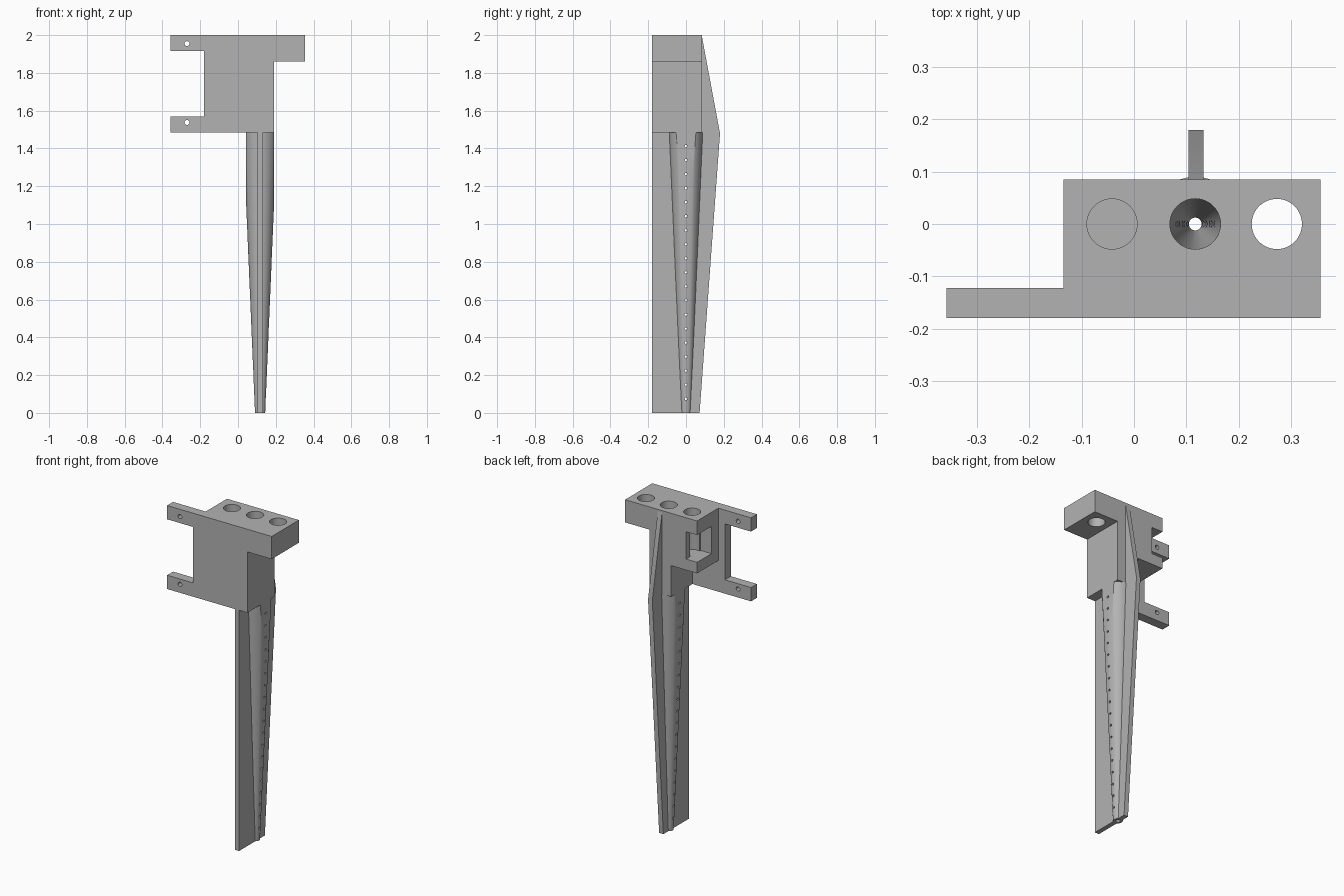
import bpy, bmesh, math
from mathutils import Matrix, Vector

if "Cube" in bpy.data.objects:
    bpy.data.objects.remove(bpy.data.objects["Cube"])

grey = bpy.data.materials.new("plain grey")
grey.diffuse_color = (0.45, 0.45, 0.45, 1)
grey.use_nodes = True
grey.node_tree.nodes["Principled BSDF"].inputs["Base Color"].default_value = grey.diffuse_color
CX = 0.117          # axis of the tapered tube


def finish(bm, name):
    bmesh.ops.recalc_face_normals(bm, faces=bm.faces)
    me = bpy.data.meshes.new(name)
    bm.to_mesh(me)
    bm.free()
    me.materials.append(grey)
    ob = bpy.data.objects.new(name, me)
    bpy.context.collection.objects.link(ob)
    return ob


def box(name, x0, x1, y0, y1, z0, z1):
    bm = bmesh.new()
    bmesh.ops.create_cube(bm, size=1)
    for v in bm.verts:
        v.co = ((x0 + x1) / 2 + v.co.x * (x1 - x0),
                (y0 + y1) / 2 + v.co.y * (y1 - y0),
                (z0 + z1) / 2 + v.co.z * (z1 - z0))
    return finish(bm, name)


def add_cone(bm, r0, r1, depth, matrix, sides):
    bmesh.ops.create_cone(bm, cap_ends=True, segments=sides, radius1=r0,
                          radius2=r1, depth=depth, matrix=matrix)


def upright(name, x, r0, r1, z0, z1, sides=48):
    bm = bmesh.new()
    add_cone(bm, r0, r1, z1 - z0, Matrix.Translation((x, 0, (z0 + z1) / 2)), sides)
    return finish(bm, name)


def combine(target, others, op):
    for o in others:
        m = target.modifiers.new(op, 'BOOLEAN')
        m.operation, m.object, m.solver = op, o, 'EXACT'
    dg = bpy.context.evaluated_depsgraph_get()
    dg.update()
    me = bpy.data.meshes.new_from_object(target.evaluated_get(dg))
    target.modifiers.clear()
    target.data = me


# Bracket: front plate, arms, top block, shelf and socket joined together
bracket = box("bracket", -0.18, 0.19, -0.18, -0.122, 1.485, 2)
pieces = [
    box("upper_arm", -0.358, -0.13, -0.18, -0.122, 1.915, 2),
    box("lower_arm", -0.358, -0.13, -0.18, -0.122, 1.485, 1.57),
    box("socket", 0.042, 0.19, -0.18, 0.085, 1.485, 2),
    box("side_block", -0.135, 0.10, -0.15, 0.085, 1.677, 2),
    box("wing", 0.15, 0.356, -0.18, 0.085, 1.86, 2),
]
combine(bracket, pieces, 'UNION')

# Cutters: corner window, vertical holes, tapered bore, arm screw holes
window = box("window_cutter", -0.3, -0.06, -0.055, 0.3, 1.745, 1.913)
cup = upright("cup_cutter", -0.042, 0.048, 0.048, 1.745, 2.1)
wing_hole = upright("wing_hole_cutter", 0.273, 0.048, 0.048, 1.7, 2.1)
bore = upright("bore_cutter", CX, 0.012, 0.0485, -0.01, 2.01)
bm = bmesh.new()
for z in (1.955, 1.537):
    add_cone(bm, 0.013, 0.013, 0.3,
             Matrix.Translation((-0.27, -0.15, z)) @ Matrix.Rotation(math.pi / 2, 4, 'X'), 20)
screws = finish(bm, "screw_cutter")
combine(bracket, [window, cup, wing_hole, bore, screws], 'DIFFERENCE')

# Row of small side holes along the tube
bm = bmesh.new()
for i in range(19):
    add_cone(bm, 0.007, 0.007, 0.4,
             Matrix.Translation((CX, 0, 0.075 + i * 0.0743)) @ Matrix.Rotation(math.pi / 2, 4, 'Y'), 12)
side_holes = finish(bm, "side_hole_cutter")

# Tapered tube, flattened flush with the socket sides
tube = upright("tapered_tube", CX, 0.027, 0.09, 0, 1.485, 64)
bm = bmesh.new()
bm.from_mesh(tube.data)
for x, s in ((0.042, -1), (0.19, 1)):
    cut = bmesh.ops.bisect_plane(bm, geom=bm.verts[:] + bm.edges[:] + bm.faces[:],
                                 plane_co=Vector((x, 0, 0)), plane_no=Vector((s, 0, 0)),
                                 clear_outer=True)
    edges = [e for e in cut["geom_cut"] if isinstance(e, bmesh.types.BMEdge)]
    edges += [e for e in bm.edges if e.is_boundary and e not in edges]
    bmesh.ops.holes_fill(bm, edges=edges)
bmesh.ops.recalc_face_normals(bm, faces=bm.faces)
bm.to_mesh(tube.data)
bm.free()
combine(tube, [bore, side_holes], 'DIFFERENCE')

# Stiffening fin through the tube axis
bm = bmesh.new()
profile = [(-0.18, 0), (0.072, 0), (0.18, 1.48), (0.083, 2), (-0.18, 2)]
face = bm.faces.new([bm.verts.new((0.104, y, z)) for y, z in profile])
ext = bmesh.ops.extrude_face_region(bm, geom=[face])
bmesh.ops.translate(bm, vec=(0.029, 0, 0),
                    verts=[v for v in ext["geom"] if isinstance(v, bmesh.types.BMVert)])
fin = finish(bm, "fin")
combine(fin, [bore, side_holes], 'DIFFERENCE')

# Remove helpers and shade the round surfaces
for o in pieces + [window, cup, wing_hole, bore, screws, side_holes]:
    bpy.data.objects.remove(o)
for o in (bracket, tube, fin):
    bpy.ops.object.select_all(action='DESELECT')
    o.select_set(True)
    bpy.context.view_layer.objects.active = o
    bpy.ops.object.shade_smooth_by_angle(angle=math.radians(30))
